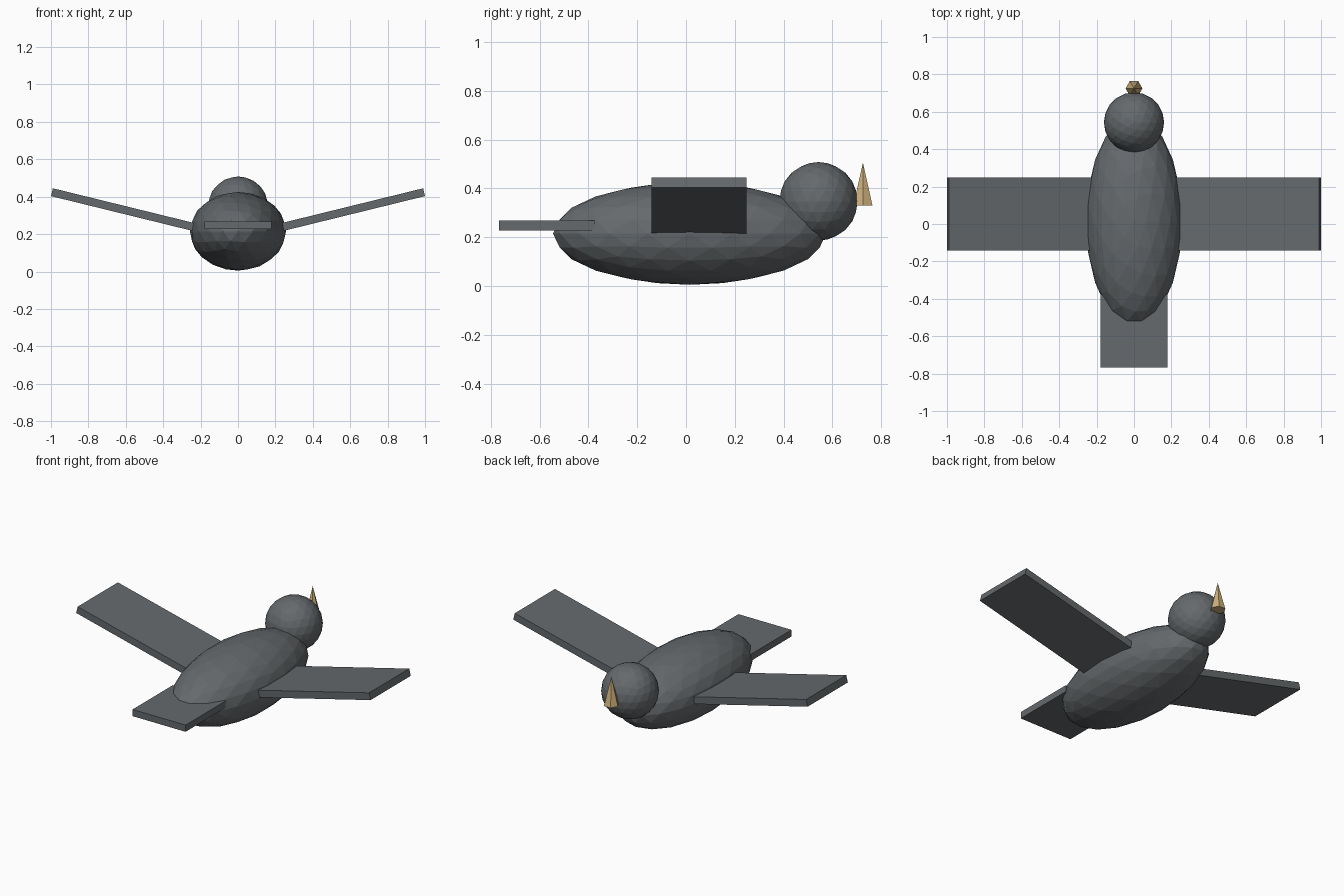
import bpy
from math import radians, cos, sin

cube = bpy.data.objects.get("Cube")
if cube:
    bpy.data.objects.remove(cube, do_unlink=True)


def material(name, colour):
    m = bpy.data.materials.new(name)
    m.use_nodes = True
    m.diffuse_color = colour
    m.node_tree.nodes["Principled BSDF"].inputs["Base Color"].default_value = colour
    return m


slate = material("slate grey", (0.13, 0.142, 0.15, 1))
tan = material("beak tan", (0.6, 0.43, 0.2, 1))


def finish(name, mat, scale=(1, 1, 1)):
    ob = bpy.context.object
    ob.name = name
    ob.scale = scale
    ob.data.materials.append(mat)
    return ob


def faceted_ball(name, centre, radii):
    bpy.ops.mesh.primitive_ico_sphere_add(subdivisions=3, radius=1, location=centre)
    return finish(name, slate, radii)


def slab(name, centre, size, tilt=0):
    bpy.ops.mesh.primitive_cube_add(size=1, location=centre, rotation=(0, tilt, 0))
    return finish(name, slate, size)


# Body and head
faceted_ball("body", (0, 0.015, 0.215), (0.257, 0.56, 0.21))
faceted_ball("head", (0, 0.543, 0.347), (0.161, 0.161, 0.161))

# Raised wings, placed from the middle of each tip
rise, length = radians(13.8), 0.8
for side, name in ((1, "left_wing"), (-1, "right_wing")):
    x = 0.995 - length / 2 * cos(rise)
    z = 0.424 - length / 2 * sin(rise)
    slab(name, (side * x, 0.053, z), (length, 0.39, 0.043), -side * rise)

# Tail
slab("tail", (0, -0.571, 0.248), (0.36, 0.39, 0.041))

# Upright six-sided beak
bpy.ops.mesh.primitive_cone_add(vertices=6, radius1=0.045, radius2=0, depth=0.175,
                                location=(0, 0.725, 0.418), rotation=(0, 0, radians(30)))
finish("beak", tan)
